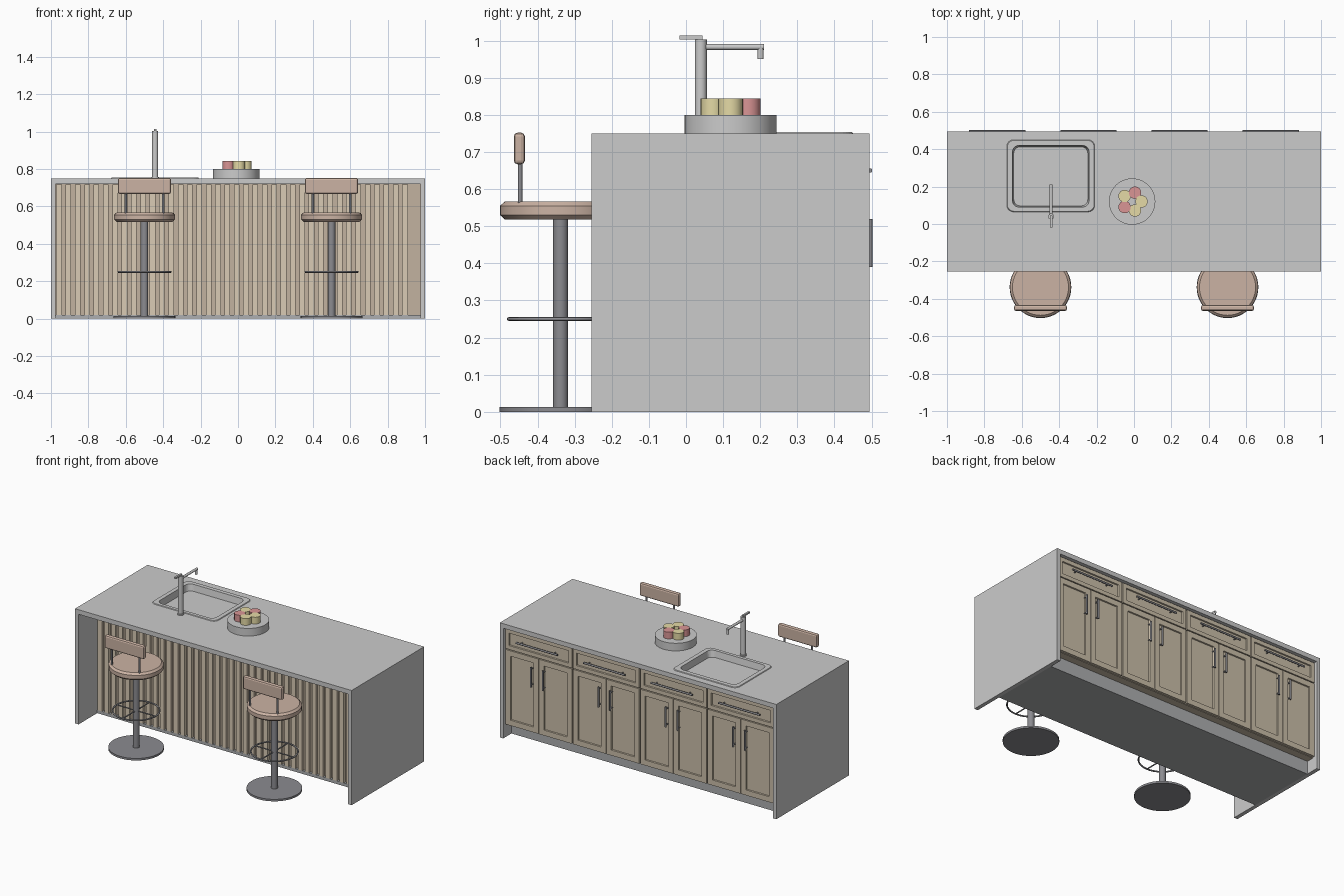
import bpy, bmesh
from math import cos, sin, pi, radians
from mathutils import Vector

if "Cube" in bpy.data.objects:
    bpy.data.objects.remove(bpy.data.objects["Cube"])


def material(name, r, g, b):
    m = bpy.data.materials.new(name)
    m.diffuse_color = (r, g, b, 1)
    m.use_nodes = True
    m.node_tree.nodes["Principled BSDF"].inputs["Base Color"].default_value = m.diffuse_color
    return m


STONE = material("stone", 0.78, 0.78, 0.76)
STEEL = material("steel", 0.58, 0.58, 0.58)
DARK = material("dark_metal", 0.26, 0.26, 0.28)
KICK = material("kick_grey", 0.42, 0.43, 0.44)
SLAT = material("light_wood", 0.70, 0.60, 0.46)
BACKING = material("backing_wood", 0.54, 0.45, 0.35)
DOOR = material("door_wood", 0.60, 0.52, 0.40)
SEAT = material("seat_brown", 0.60, 0.45, 0.37)
RED = material("red_fruit", 0.70, 0.30, 0.30)
YELLOW = material("yellow_fruit", 0.78, 0.70, 0.38)


def finish(name, bm, mat, smooth=False):
    bmesh.ops.recalc_face_normals(bm, faces=bm.faces)
    me = bpy.data.meshes.new(name)
    bm.to_mesh(me)
    bm.free()
    ob = bpy.data.objects.new(name, me)
    bpy.context.collection.objects.link(ob)
    me.materials.append(mat)
    if smooth:
        bpy.ops.object.select_all(action='DESELECT')
        ob.select_set(True)
        bpy.context.view_layer.objects.active = ob
        bpy.ops.object.shade_smooth_by_angle(angle=radians(35))
    return ob


def add_box(bm, x0, x1, y0, y1, z0, z1):
    vs = bmesh.ops.create_cube(bm, size=1)["verts"]
    for v in vs:
        v.co = ((x0 + x1) / 2 + v.co.x * (x1 - x0),
                (y0 + y1) / 2 + v.co.y * (y1 - y0),
                (z0 + z1) / 2 + v.co.z * (z1 - z0))
    return vs


def box(name, mat, *dims):
    bm = bmesh.new()
    add_box(bm, *dims)
    return finish(name, bm, mat)


def add_rod(bm, a, b, r, n=16):
    a, b = Vector(a), Vector(b)
    d = b - a
    vs = bmesh.ops.create_cone(bm, cap_ends=True, segments=n, radius1=r,
                               radius2=r, depth=d.length)["verts"]
    q = Vector((0, 0, 1)).rotation_difference(d)
    for v in vs:
        v.co = q @ v.co + (a + b) / 2


def rods(name, mat, items, n=16):
    bm = bmesh.new()
    for a, b, r in items:
        add_rod(bm, a, b, r, n)
    return finish(name, bm, mat, True)


def loft(name, mat, loops, cap_start=True, smooth=False):
    bm = bmesh.new()
    rings = [[bm.verts.new(p) for p in loop] for loop in loops]
    for a, b in zip(rings, rings[1:]):
        for i in range(len(a)):
            j = (i + 1) % len(a)
            bm.faces.new((a[i], a[j], b[j], b[i]))
    if cap_start:
        bm.faces.new(rings[0])
    bm.faces.new(rings[-1])
    return finish(name, bm, mat, smooth)


def circle(x, y, r, z, n=48):
    return [(x + r * cos(2 * pi * i / n), y + r * sin(2 * pi * i / n), z) for i in range(n)]


def rounded(x0, x1, y0, y1, r, z, n=6):
    pts = []
    for k, (cx, cy) in enumerate([(x1 - r, y1 - r), (x0 + r, y1 - r),
                                  (x0 + r, y0 + r), (x1 - r, y0 + r)]):
        for i in range(n + 1):
            t = pi / 2 * (k + i / n)
            pts.append((cx + r * cos(t), cy + r * sin(t), z))
    return pts


# Worktop with sink opening, and waterfall ends
F, B = -0.255, 0.495
top = box("worktop", STONE, -1, 1, F, B, 0.72, 0.75)
basin = (-0.65, -0.24, 0.09, 0.42, 0.035)
cutter = loft("sink_cutter", STONE, [rounded(*basin, 0.68), rounded(*basin, 0.80)])
mod = top.modifiers.new("opening", 'BOOLEAN')
mod.operation, mod.solver, mod.object = 'DIFFERENCE', 'EXACT', cutter
bpy.context.view_layer.objects.active = top
bpy.ops.object.modifier_apply(modifier=mod.name)
bpy.data.objects.remove(cutter)
for side, s in (("left", -1), ("right", 1)):
    box(side + "_end_panel", STONE, *sorted((s, s * 0.975)), F, B, 0, 0.72)

# Sink: raised rim and shallow basin
loft("sink", STEEL, [rounded(-0.68, -0.21, 0.065, 0.45, 0.035, 0.75),
                     rounded(-0.677, -0.213, 0.068, 0.447, 0.035, 0.754),
                     rounded(*basin, 0.754),
                     rounded(-0.643, -0.247, 0.097, 0.413, 0.035, 0.712)], cap_start=False)

# Cabinet body, plinth, and slatted front
box("carcass", DOOR, -0.975, 0.975, -0.03, 0.46, 0.085, 0.70)
box("plinth", KICK, -0.975, 0.975, -0.03, 0.41, 0, 0.085)
box("front_base_strip", KICK, -0.975, 0.975, -0.062, -0.03, 0, 0.02)
box("slat_backing", BACKING, -0.975, 0.975, -0.045, -0.03, 0.02, 0.72)
bm = bmesh.new()
for i in range(38):
    x = -0.972 + i * 0.05
    add_box(bm, x, x + 0.03, -0.062, -0.045, 0.02, 0.717)
finish("front_slats", bm, SLAT)


# Doors and drawers with recessed centre panels
def front_panel(name, x0, x1, z0, z1, frame):
    bm = bmesh.new()
    add_box(bm, x0, x1, 0.46, 0.478, z0, z1)
    bm.normal_update()
    face = max(bm.faces, key=lambda f: f.normal.y)
    bmesh.ops.inset_region(bm, faces=[face], thickness=frame)
    bmesh.ops.inset_region(bm, faces=[face], thickness=0.003, depth=-0.008)
    finish(name, bm, DOOR)


def handle(name, a, b):
    a, b = Vector(a), Vector(b)
    back = Vector((0, -0.022, 0))
    parts = [(a, b, 0.006)]
    for t in (0.1, 0.9):
        p = a.lerp(b, t)
        parts.append((p, p + back, 0.004))
    rods(name, DARK, parts, 12)


W = 1.95 / 4
HY = 0.496
for i in range(4):
    x0, x1 = -0.975 + i * W, -0.975 + (i + 1) * W
    c = (x0 + x1) / 2
    front_panel(f"drawer_{i}", x0 + 0.004, x1 - 0.004, 0.583, 0.715, 0.036)
    handle(f"drawer_handle_{i}", (c - 0.15, HY, 0.65), (c + 0.15, HY, 0.65))
    for side, a, b, hx in (("left", x0 + 0.004, c - 0.002, c - 0.043),
                           ("right", c + 0.002, x1 - 0.004, c + 0.043)):
        front_panel(f"{side}_door_{i}", a, b, 0.088, 0.577, 0.05)
        handle(f"{side}_door_handle_{i}", (hx, HY, 0.39), (hx, HY, 0.52))

# Tap
TX, TY = -0.443, 0.04
rods("tap", STEEL, [((TX, TY, 0.75), (TX, TY, 1.003), 0.016),
                    ((TX, TY, 0.75), (TX, TY, 0.758), 0.02),
                    ((TX, TY, 0.983), (TX, 0.21, 0.983), 0.008),
                    ((TX, 0.201, 0.95), (TX, 0.201, 0.985), 0.008)], 24)
box("tap_lever", STEEL, TX - 0.006, TX + 0.006, -0.018, 0.045, 1.003, 1.014)

# Fruit dish
CX, CY = -0.01, 0.12
rods("fruit_dish", STONE, [((CX, CY, 0.75), (CX, CY, 0.80), 0.124)], 48)
for i, m in enumerate((YELLOW, RED, YELLOW, RED, YELLOW)):
    t = i * 2 * pi / 5
    x, y = CX + 0.05 * cos(t), CY + 0.05 * sin(t)
    rods(f"fruit_{i}", m, [((x, y, 0.80), (x, y, 0.844), 0.033)], 24)

# Bar stools
SY = -0.338
for side, x in (("left", -0.5), ("right", 0.5)):
    rods(side + "_stool_stand", DARK, [((x, SY, 0), (x, SY, 0.013), 0.165),
                                       ((x, SY, 0.013), (x, SY, 0.525), 0.02)], 48)
    loft(side + "_stool_seat", SEAT, [circle(x, SY, r, z) for r, z in (
        (0.15, 0.518), (0.163, 0.53), (0.163, 0.555), (0.15, 0.567))], smooth=True)
    bpy.ops.mesh.primitive_torus_add(location=(x, SY, 0.25), major_radius=0.14,
                                     minor_radius=0.005, major_segments=48, minor_segments=8)
    ring = bpy.context.object
    ring.name = side + "_stool_foot_ring"
    ring.data.materials.append(DARK)
    bpy.ops.object.shade_smooth()
    rods(side + "_stool_spokes", DARK,
         [((x - 0.14, SY, 0.25), (x + 0.14, SY, 0.25), 0.004),
          ((x, SY - 0.14, 0.25), (x, SY + 0.14, 0.25), 0.004)], 8)
    rods(side + "_stool_posts", DARK,
         [((x + d, -0.447, 0.56), (x + d, -0.447, 0.69), 0.006) for d in (-0.1, 0.1)], 12)
    rest = box(side + "_stool_backrest", SEAT, x - 0.142, x + 0.142, -0.464, -0.434, 0.667, 0.752)
    bev = rest.modifiers.new("soft_edges", 'BEVEL')
    bev.width, bev.segments = 0.01, 2
